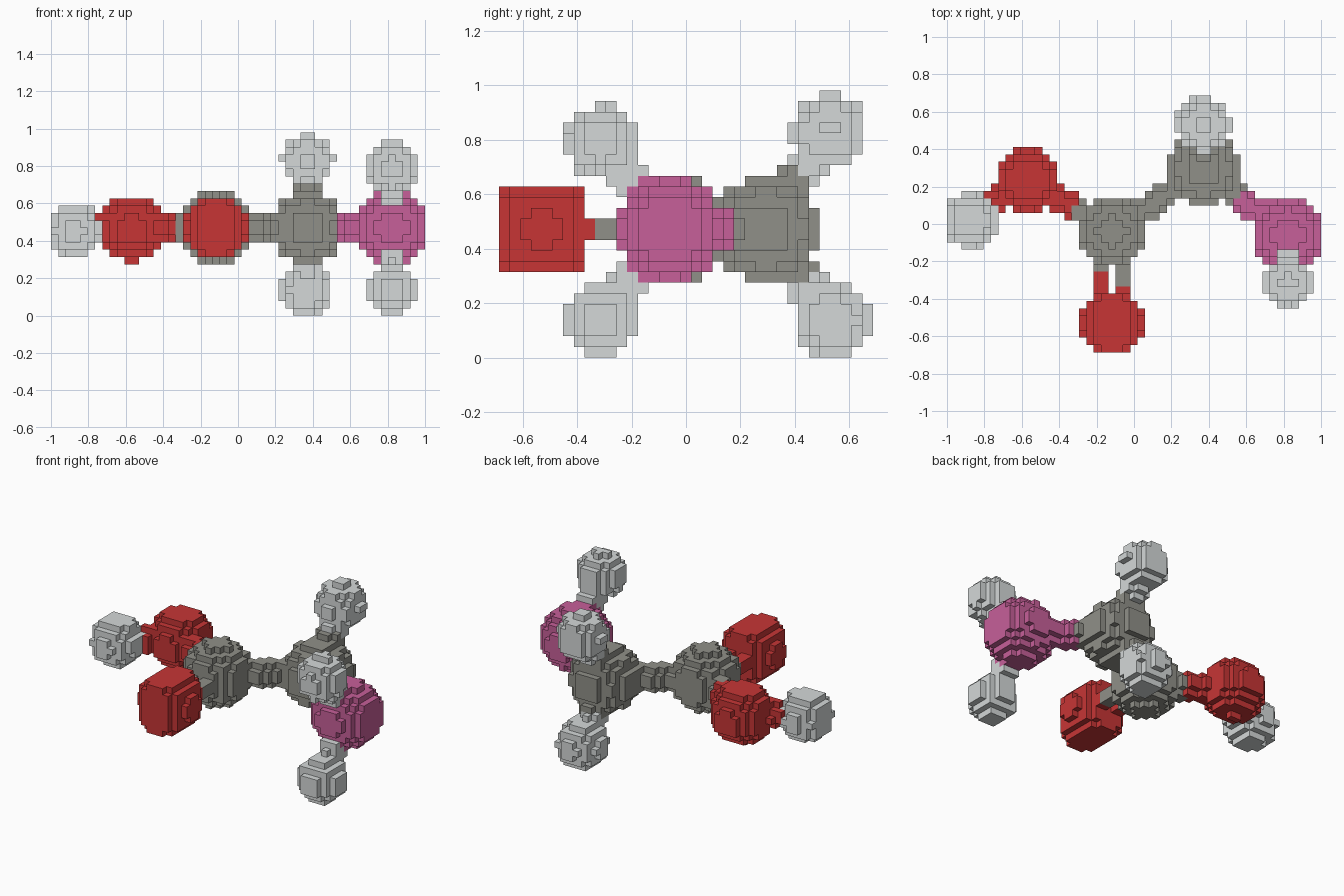
import bpy
import bmesh
from math import ceil, floor
from mathutils import Vector

cube = bpy.data.objects.get("Cube")
if cube:
    bpy.data.objects.remove(cube, do_unlink=True)

# Grid of small blocks: counts along each axis and block size
GRID = (51, 35, 25)
STEP = 2 / GRID[0]


def make_material(name, colour):
    mat = bpy.data.materials.new(name)
    mat.use_nodes = True
    mat.diffuse_color = (*colour, 1)
    mat.node_tree.nodes["Principled BSDF"].inputs["Base Color"].default_value = (*colour, 1)
    return mat


RED = make_material("red", (0.57, 0.036, 0.036))
DARK = make_material("dark grey", (0.28, 0.28, 0.25))
LIGHT = make_material("light grey", (0.66, 0.69, 0.69))
PINK = make_material("pink purple", (0.57, 0.115, 0.32))

# Balls: centre in blocks, radius in blocks, material
BALLS = {
    "centre_ball": ((22.5, 16.5, 12), 5.0, DARK),
    "rear_ball": ((35, 25, 12), 5.1, DARK),
    "front_red_ball": ((22.5, 4.0, 12), 4.3, RED),
    "right_red_ball": ((11, 23.5, 11.9), 4.5, RED),
    "left_pink_ball": ((46.5, 16, 12), 5.0, PINK),
    "right_end_ball": ((3.2, 18, 11.6), 3.75, LIGHT),
    "rear_upper_ball": ((35, 30.95, 21.2), 3.58, LIGHT),
    "rear_lower_ball": ((34.8, 31.2, 3.4), 3.65, LIGHT),
    "left_upper_ball": ((46.5, 9.6, 20.2), 3.45, LIGHT),
    "left_lower_ball": ((46.5, 9.6, 3.6), 3.5, LIGHT),
}

# Rods: two balls, radius, sideways shift, where the colour changes
RODS = [
    ("centre_ball", "rear_ball", 1.8, 0, 0.5),
    ("centre_ball", "right_red_ball", 1.8, 0, 0.45),
    ("centre_ball", "front_red_ball", 1.15, 1.5, 0.58),
    ("centre_ball", "front_red_ball", 1.15, -1.5, 0.42),
    ("rear_ball", "left_pink_ball", 1.8, 0, 0.42),
    ("right_red_ball", "right_end_ball", 1.8, 0, 0.62),
    ("rear_ball", "rear_upper_ball", 1.9, 0, 0.55),
    ("rear_ball", "rear_lower_ball", 1.9, 0, 0.55),
    ("left_pink_ball", "left_upper_ball", 1.9, 0, 0.5),
    ("left_pink_ball", "left_lower_ball", 1.9, 0, 0.5),
]


def blocks_in_box(low, high):
    spans = [range(max(0, floor(a)), min(n, ceil(b))) for a, b, n in zip(low, high, GRID)]
    for i in spans[0]:
        for j in spans[1]:
            for k in spans[2]:
                yield (i, j, k), Vector((i + 0.5, j + 0.5, k + 0.5))


owner = {}

# Fill the balls; the front red one is a little squarer from the side
for name, (centre, radius, _) in BALLS.items():
    c = Vector(centre)
    reach = Vector((radius, radius, radius))
    for key, p in blocks_in_box(c - reach, c + reach):
        d = p - c
        if name == "front_red_ball":
            d = Vector((d.x, (d.y ** 4 + d.z ** 4) ** 0.25, 0))
        if d.length < radius:
            owner[key] = name

# Fill the rods, each part belonging to the ball at its end
for first, second, radius, shift, split in RODS:
    offset = Vector((shift, 0, 0))
    a = Vector(BALLS[first][0]) + offset
    b = Vector(BALLS[second][0]) + offset
    axis = b - a
    low = [min(u, v) - radius for u, v in zip(a, b)]
    high = [max(u, v) + radius for u, v in zip(a, b)]
    for key, p in blocks_in_box(low, high):
        t = (p - a).dot(axis) / axis.length_squared
        if 0 <= t <= 1 and (p - a - axis * t).length < radius:
            owner.setdefault(key, first if t < split else second)


def block_faces():
    """Outward direction and ordered corners for each side of a block."""
    for axis in range(3):
        u, v = (axis + 1) % 3, (axis + 2) % 3
        for side in (0, 1):
            corners = []
            for s, t in ((0, 0), (1, 0), (1, 1), (0, 1)):
                corner = [0, 0, 0]
                corner[axis], corner[u], corner[v] = side, s, t
                corners.append(corner)
            if side == 0:
                corners.reverse()
            direction = [0, 0, 0]
            direction[axis] = 2 * side - 1
            yield direction, corners


SIDES = list(block_faces())


def add(a, b):
    return tuple(x + y for x, y in zip(a, b))


# Turn each ball with its half rods into an object of exposed block faces
for name, (_, _, mat) in BALLS.items():
    bm = bmesh.new()
    verts = {}
    for key in [k for k, who in owner.items() if who == name]:
        for direction, corners in SIDES:
            if add(key, direction) in owner:
                continue
            loop = []
            for corner in corners:
                g = add(key, corner)
                if g not in verts:
                    verts[g] = bm.verts.new(((g[0] - GRID[0] / 2) * STEP,
                                             (g[1] - GRID[1] / 2) * STEP,
                                             g[2] * STEP))
                loop.append(verts[g])
            bm.faces.new(loop)
    mesh = bpy.data.meshes.new(name)
    bm.to_mesh(mesh)
    bm.free()
    mesh.materials.append(mat)
    bpy.context.collection.objects.link(bpy.data.objects.new(name, mesh))
